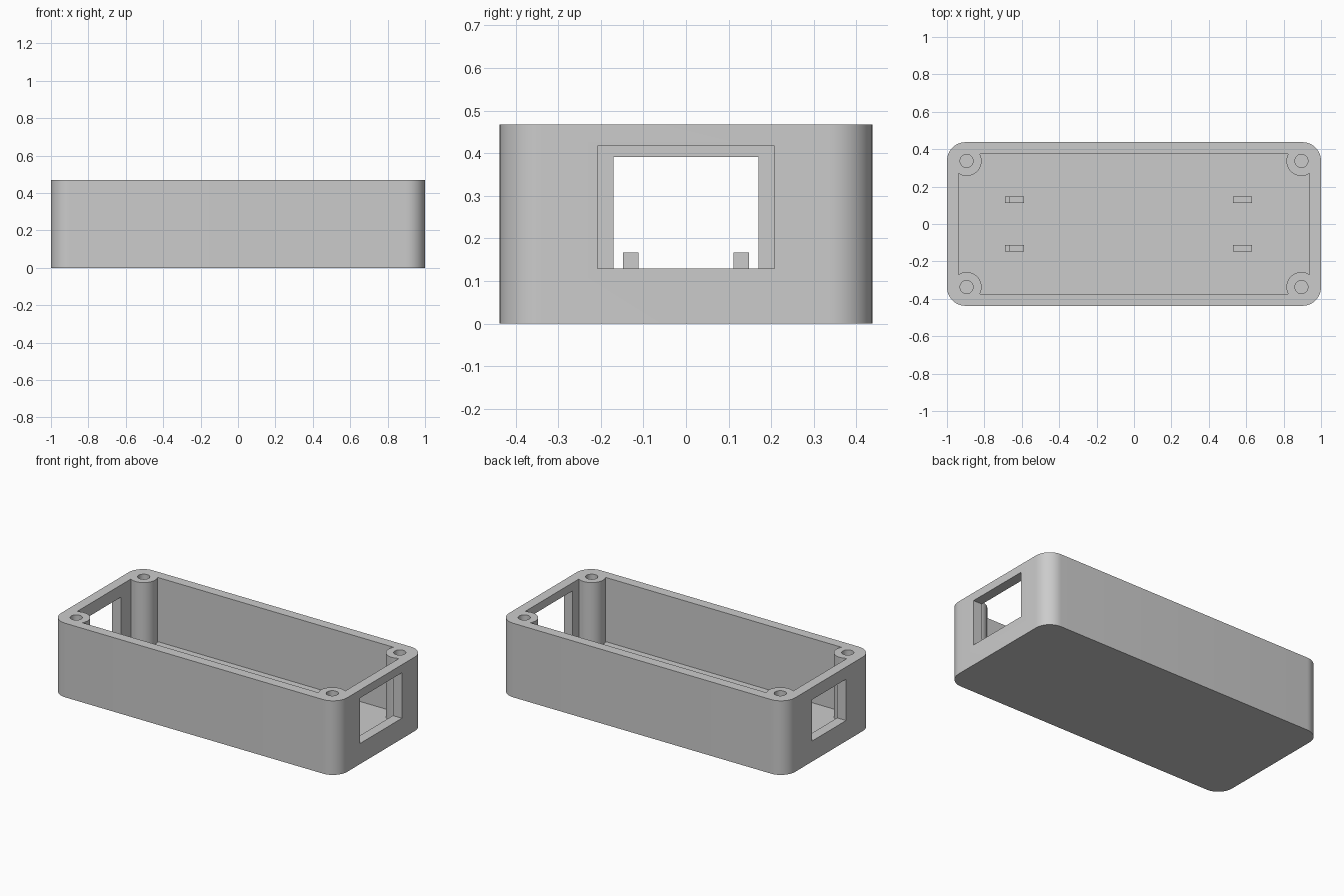
import bpy
import bmesh
from mathutils import Matrix

old = bpy.data.objects.get("Cube")
if old:
    bpy.data.objects.remove(old, do_unlink=True)

LENGTH, WIDTH, HEIGHT = 2.0, 0.875, 0.468
WALL = 0.0625
CORNER = 0.1
BOSS_X, BOSS_Y = 0.895, 0.337
SIDES = (-1, 1)

plastic = bpy.data.materials.new("grey plastic")
plastic.use_nodes = True
plastic.diffuse_color = (0.6, 0.6, 0.6, 1)
plastic.node_tree.nodes["Principled BSDF"].inputs["Base Color"].default_value = (0.6, 0.6, 0.6, 1)


def finish(name, bm):
    mesh = bpy.data.meshes.new(name)
    bm.to_mesh(mesh)
    bm.free()
    mesh.materials.append(plastic)
    obj = bpy.data.objects.new(name, mesh)
    bpy.context.collection.objects.link(obj)
    return obj


def box(name, low, high, corner=0):
    """Box between two corners, with optional rounded upright edges."""
    bm = bmesh.new()
    bmesh.ops.create_cube(bm, size=1)
    for v in bm.verts:
        v.co = [lo + (hi - lo) * (c + 0.5) for lo, hi, c in zip(low, high, v.co)]
    if corner:
        upright = [e for e in bm.edges if abs(e.verts[0].co.z - e.verts[1].co.z) > 0.01]
        bmesh.ops.bevel(bm, geom=upright, offset=corner, segments=12,
                        profile=0.5, affect='EDGES')
    return finish(name, bm)


def post(name, x, y, radius, bottom, top):
    bm = bmesh.new()
    bmesh.ops.create_cone(bm, cap_ends=True, segments=48, radius1=radius, radius2=radius,
                          depth=top - bottom,
                          matrix=Matrix.Translation((x, y, (top + bottom) / 2)))
    return finish(name, bm)


def cut(target, cutter):
    """Subtract the cutter from the target and discard the cutter."""
    cutter.hide_render = True
    mod = target.modifiers.new("cut", 'BOOLEAN')
    mod.operation = 'DIFFERENCE'
    mod.solver = 'EXACT'
    mod.object = cutter
    bpy.ops.object.select_all(action='DESELECT')
    bpy.context.view_layer.objects.active = target
    target.select_set(True)
    bpy.ops.object.modifier_apply(modifier=mod.name)
    bpy.data.objects.remove(cutter, do_unlink=True)


# Enclosure body and its cavity, which leaves the corner bosses standing
body = box("enclosure_body", (-LENGTH / 2, -WIDTH / 2, 0), (LENGTH / 2, WIDTH / 2, HEIGHT), CORNER)
ix, iy = LENGTH / 2 - WALL, WIDTH / 2 - WALL
cavity = box("cavity_cutter", (-ix, -iy, WALL), (ix, iy, HEIGHT + 0.1))
corners = [(sx * BOSS_X, sy * BOSS_Y) for sx in SIDES for sy in SIDES]
for x, y in corners:
    cut(cavity, post("boss_cutter", x, y, 0.08, 0, HEIGHT + 0.2))
cut(body, cavity)

# Screw holes in the bosses
for x, y in corners:
    cut(body, post("screw_hole_cutter", x, y, 0.035, 0.1, HEIGHT + 0.1))

# Connector openings: the larger on the left end, the smaller on the other
cut(body, box("large_opening_cutter", (0.91, -0.208, 0.13), (1.1, 0.208, 0.417)))
cut(body, box("small_opening_cutter", (-1.1, -0.17, 0.13), (-0.91, 0.17, 0.391)))

# Smooth the rounded corners and bosses only
bpy.ops.object.select_all(action='DESELECT')
bpy.context.view_layer.objects.active = body
body.select_set(True)
bpy.ops.object.shade_smooth_by_angle(angle=0.5)


def bracket(name, y, outline):
    """Extrude an x-z outline to the thickness of a support."""
    bm = bmesh.new()
    face = bm.faces.new([bm.verts.new((x, y - 0.018, z)) for x, z in outline])
    made = bmesh.ops.extrude_face_region(bm, geom=[face])["geom"]
    bmesh.ops.translate(bm, vec=(0, 0.036, 0),
                        verts=[g for g in made if isinstance(g, bmesh.types.BMVert)])
    bmesh.ops.recalc_face_normals(bm, faces=bm.faces)
    return finish(name, bm)


# Board supports on the floor: stepped at one end, plain at the other
FOOT, SHELF, STOP = WALL - 0.01, 0.125, 0.167
for side, label in zip(SIDES, ("front", "back")):
    y = side * 0.13
    bracket(label + "_stepped_support", y,
            [(-0.69, FOOT), (-0.587, FOOT), (-0.587, SHELF),
             (-0.665, SHELF), (-0.665, STOP), (-0.69, STOP)])
    box(label + "_plain_support", (0.53, y - 0.018, FOOT), (0.632, y + 0.018, SHELF))
